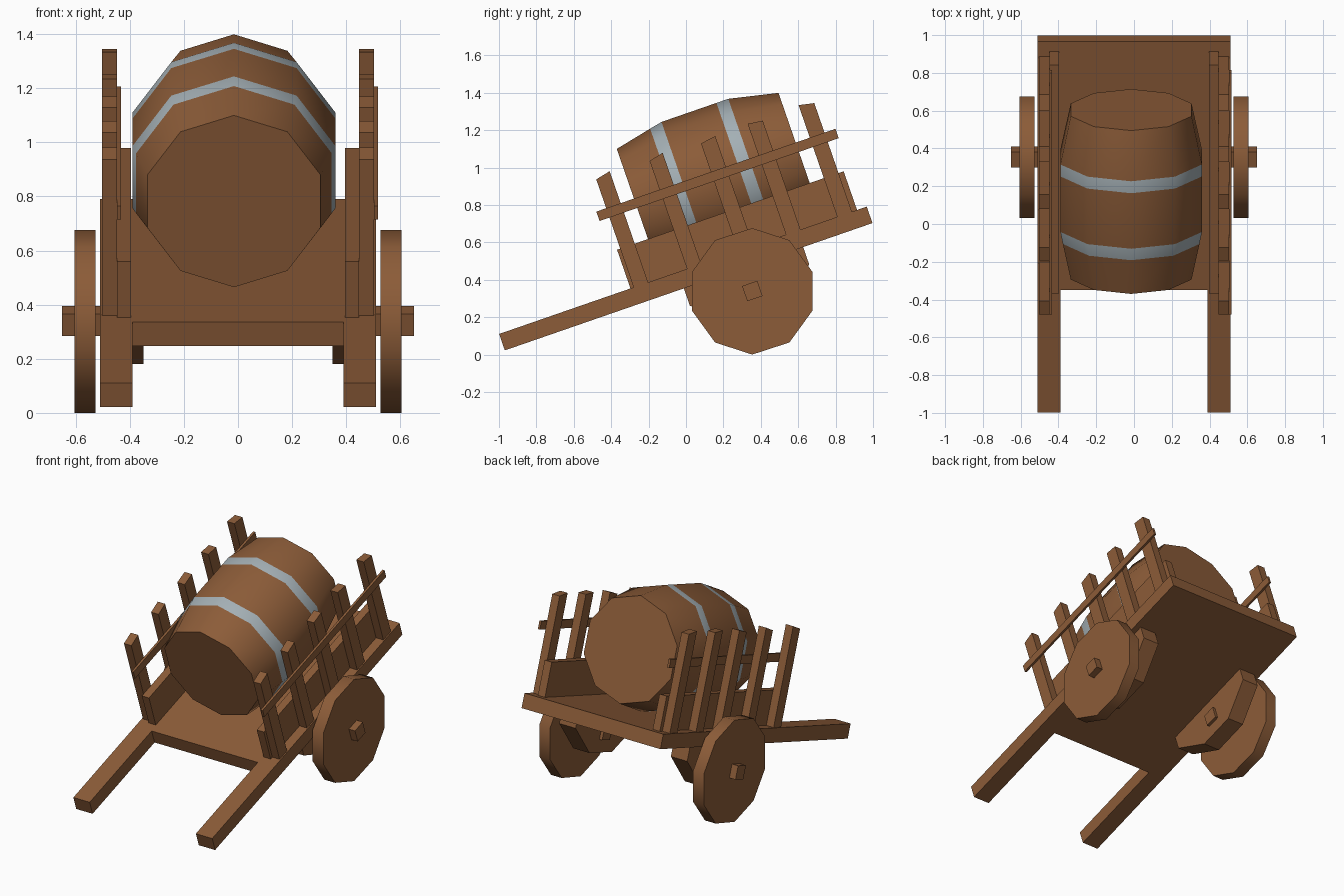
import bpy, bmesh, math
from mathutils import Matrix, Vector

if "Cube" in bpy.data.objects:
    bpy.data.objects.remove(bpy.data.objects["Cube"])

TILT = Matrix.Rotation(math.radians(19.1), 3, 'X')  # whole cart leans on its shafts


def material(name, rgb):
    m = bpy.data.materials.new(name)
    m.diffuse_color = (*rgb, 1)
    m.use_nodes = True
    m.node_tree.nodes["Principled BSDF"].inputs["Base Color"].default_value = m.diffuse_color
    return m


wood = material("brown wood", (0.262, 0.107, 0.040))
iron = material("grey iron", (0.37, 0.43, 0.46))


def finish(bm, name, smooth=None):
    bmesh.ops.recalc_face_normals(bm, faces=bm.faces)
    me = bpy.data.meshes.new(name)
    bm.to_mesh(me)
    bm.free()
    ob = bpy.data.objects.new(name, me)
    bpy.context.collection.objects.link(ob)
    me.materials.append(wood)
    me.materials.append(iron)
    if smooth:
        bpy.ops.object.select_all(action='DESELECT')
        ob.select_set(True)
        bpy.context.view_layer.objects.active = ob
        bpy.ops.object.shade_smooth_by_angle(angle=math.radians(smooth))
    return ob


def loft(name, rings, rot=TILT, bands=(), smooth=None):
    """Skin a list of rings (x, along, up) and cap the ends."""
    bm = bmesh.new()
    vs = [[bm.verts.new(rot @ Vector(p)) for p in r] for r in rings]
    n = len(rings[0])
    for k in range(len(vs) - 1):
        for i in range(n):
            j = (i + 1) % n
            f = bm.faces.new((vs[k][i], vs[k][j], vs[k + 1][j], vs[k + 1][i]))
            f.material_index = 1 if k in bands else 0
    bm.faces.new(vs[0])
    bm.faces.new(vs[-1])
    return finish(bm, name, smooth)


def side_prism(name, outline, x0, x1, **kw):
    return loft(name, [[(x, u, v) for u, v in outline] for x in (x0, x1)], **kw)


def rect(u0, u1, v0, v1):
    return [(u0, v0), (u1, v0), (u1, v1), (u0, v1)]


def decagon(r):
    return [(r * math.sin(i * math.pi / 5), r * math.cos(i * math.pi / 5)) for i in range(10)]


# Bed and two shafts as one U-shaped slab
plan = [(-.51, -.908), (-.39, -.908), (-.39, -.22), (.39, -.22),
        (.39, -.908), (.51, -.908), (.51, 1.172), (-.51, 1.172)]
loft("bed_and_shafts", [[(x, u, v) for x, u in plan] for v in (.338, .431)])

# Stakes: start, end, top height at start and end
stakes = [(-.147, -.065, 1.042, 1.06), (.155, .235, 1.042, 1.06), (.445, .53, 1.04, 1.053),
          (.715, .797, 1.058, 1.047), (1.005, 1.088, 1.063, 1.046)]
bracket = [(.105, .338), (.105, .24), (.32, .08), (.57, .08), (.78, .24), (.78, .338)]
ax_u, ax_v = .446, .205
wheel = [(y + .354, z + .338) for y, z in decagon(.338)]

for s, side in ((1, "right"), (-1, "left")):
    side_prism(side + "_side_board", rect(-.165, 1.117, .431, .65), s * .396, s * .448)
    for i, (a, b, ta, tb) in enumerate(stakes):
        side_prism(f"{side}_stake_{i + 1}", [(a, .431), (b, .431), (b, tb), (a, ta)],
                   s * .448, s * .502)
    side_prism(side + "_axle_bracket", bracket, s * .35, s * .47)
    side_prism(side + "_axle", rect(ax_u - .043, ax_u + .043, ax_v - .043, ax_v + .043),
               s * .33, s * .65)
    side_prism(side + "_wheel", wheel, s * .526, s * .605,
               rot=Matrix.Identity(3), smooth=40)

# Rails: outside the right stakes, inside the left ones
for name, x in (("right_rail", .502), ("left_rail", -.448)):
    side_prism(name, rect(-.203, 1.15, .826, .879), x, x + .015)

# Barrel with two iron hoops
profile = [(.01, .336), (.214, .380), (.283, .394), (.594, .394), (.661, .394), (.925, .336)]
loft("barrel", [[(x - .015, u, z + .824) for x, z in decagon(r)] for u, r in profile],
     bands=(1, 3), smooth=40)
